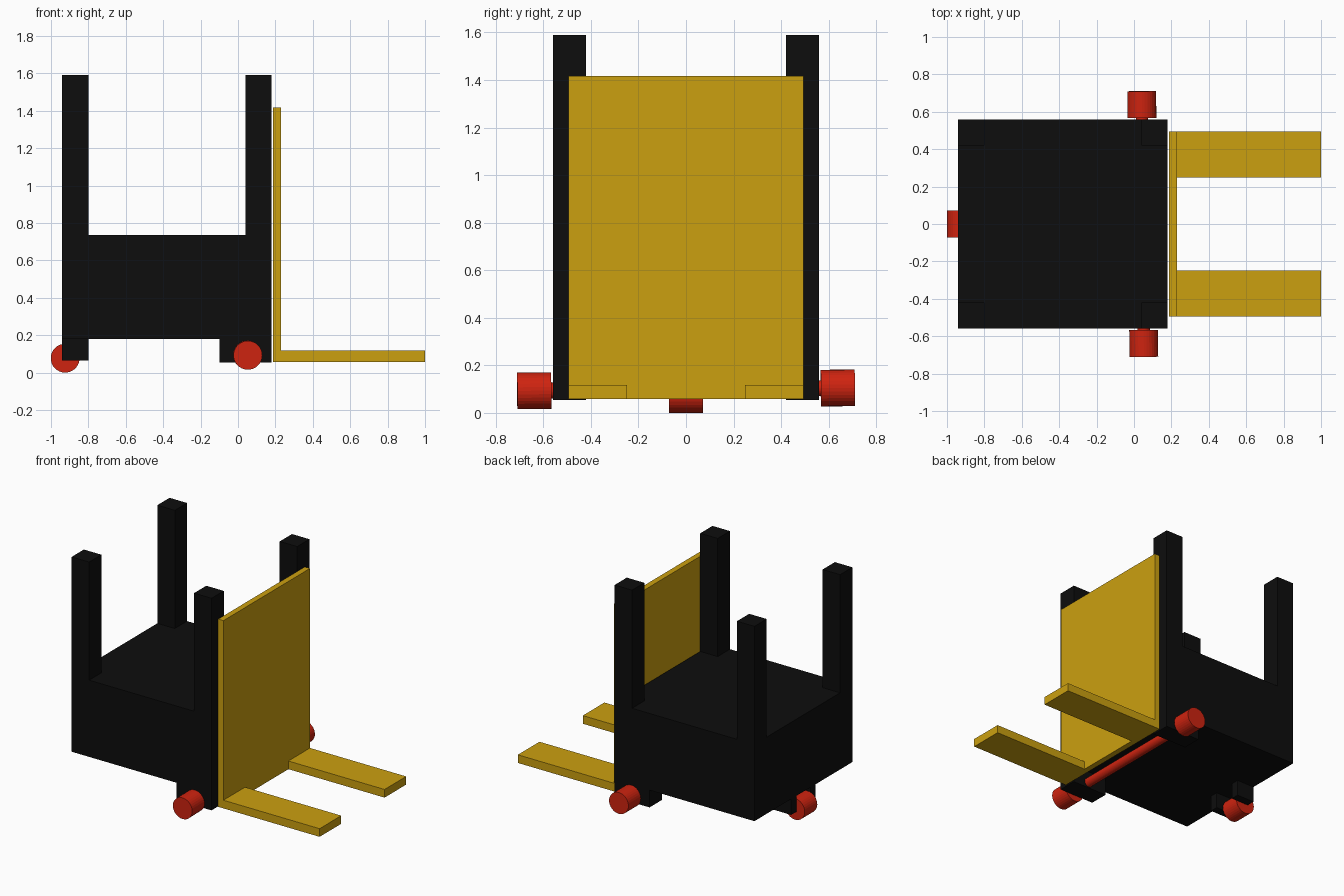
import bpy
import bmesh
from mathutils import Vector

if "Cube" in bpy.data.objects:
    bpy.data.objects.remove(bpy.data.objects["Cube"])


def material(name, rgb):
    m = bpy.data.materials.new(name)
    m.diffuse_color = (*rgb, 1)
    m.use_nodes = True
    m.node_tree.nodes["Principled BSDF"].inputs["Base Color"].default_value = m.diffuse_color
    return m


BLACK = material("black", (0.004, 0.004, 0.004))
YELLOW = material("yellow", (0.60, 0.35, 0.005))
RED = material("red", (0.62, 0.017, 0.005))


def finish(name, bm, mat):
    bmesh.ops.recalc_face_normals(bm, faces=bm.faces)
    mesh = bpy.data.meshes.new(name)
    bm.to_mesh(mesh)
    bm.free()
    mesh.materials.append(mat)
    ob = bpy.data.objects.new(name, mesh)
    bpy.context.collection.objects.link(ob)
    return ob


def box(name, lo, hi, mat):
    bm = bmesh.new()
    bmesh.ops.create_cube(bm, size=1)
    for v in bm.verts:
        v.co = [a + (c + 0.5) * (b - a) for a, b, c in zip(lo, hi, v.co)]
    return finish(name, bm, mat)


def cylinder(name, start, end, radius, mat, sides=32):
    a, b = Vector(start), Vector(end)
    bm = bmesh.new()
    bmesh.ops.create_cone(bm, cap_ends=True, segments=sides, radius1=radius,
                          radius2=radius, depth=(b - a).length)
    ob = finish(name, bm, mat)
    ob.location = (a + b) / 2
    ob.rotation_euler = (b - a).to_track_quat('Z', 'Y').to_euler()
    return ob


# Chassis block
box("chassis", (-0.94, -0.56, 0.18), (0.18, 0.56, 0.735), BLACK)

for side, s in (("near", -1), ("far", 1)):
    def span(a, b):
        return sorted((s * a, s * b))

    # Corner posts
    y0, y1 = span(0.42, 0.56)
    for end, x in (("rear", -0.94), ("front", 0.04)):
        box(f"{end}_post_{side}", (x, y0, 0.735), (x + 0.14, y1, 1.59), BLACK)

    # Front axle blocks and rear wheel brackets
    box(f"axle_block_{side}", (-0.10, y0, 0.055), (0.18, y1, 0.18), BLACK)
    y0, y1 = span(0.08, 0.14)
    box(f"rear_bracket_{side}", (-0.94, y0, 0.065), (-0.80, y1, 0.18), BLACK)

    # Fork prongs
    y0, y1 = span(0.248, 0.495)
    box(f"fork_{side}", (0.23, y0, 0.058), (1.0, y1, 0.117), YELLOW)

# Lifting plate
box("lift_plate", (0.188, -0.495, 0.058), (0.23, 0.495, 1.417), YELLOW)


# Front axle is very slightly skewed along its length
def on_axle(y):
    return (0.047 - 0.008 * y, y, 0.099 + 0.009 * y)


cylinder("front_axle", on_axle(-0.60), on_axle(0.60), 0.033, RED)
cylinder("front_wheel_near", on_axle(-0.71), on_axle(-0.567), 0.077, RED)
cylinder("front_wheel_far", on_axle(0.567), on_axle(0.71), 0.077, RED)

# Rear wheel and its axle
cylinder("rear_wheel", (-0.924, -0.072, 0.077), (-0.924, 0.072, 0.077), 0.077, RED)
cylinder("rear_axle", (-0.915, -0.10, 0.09), (-0.915, 0.10, 0.09), 0.02, RED)
